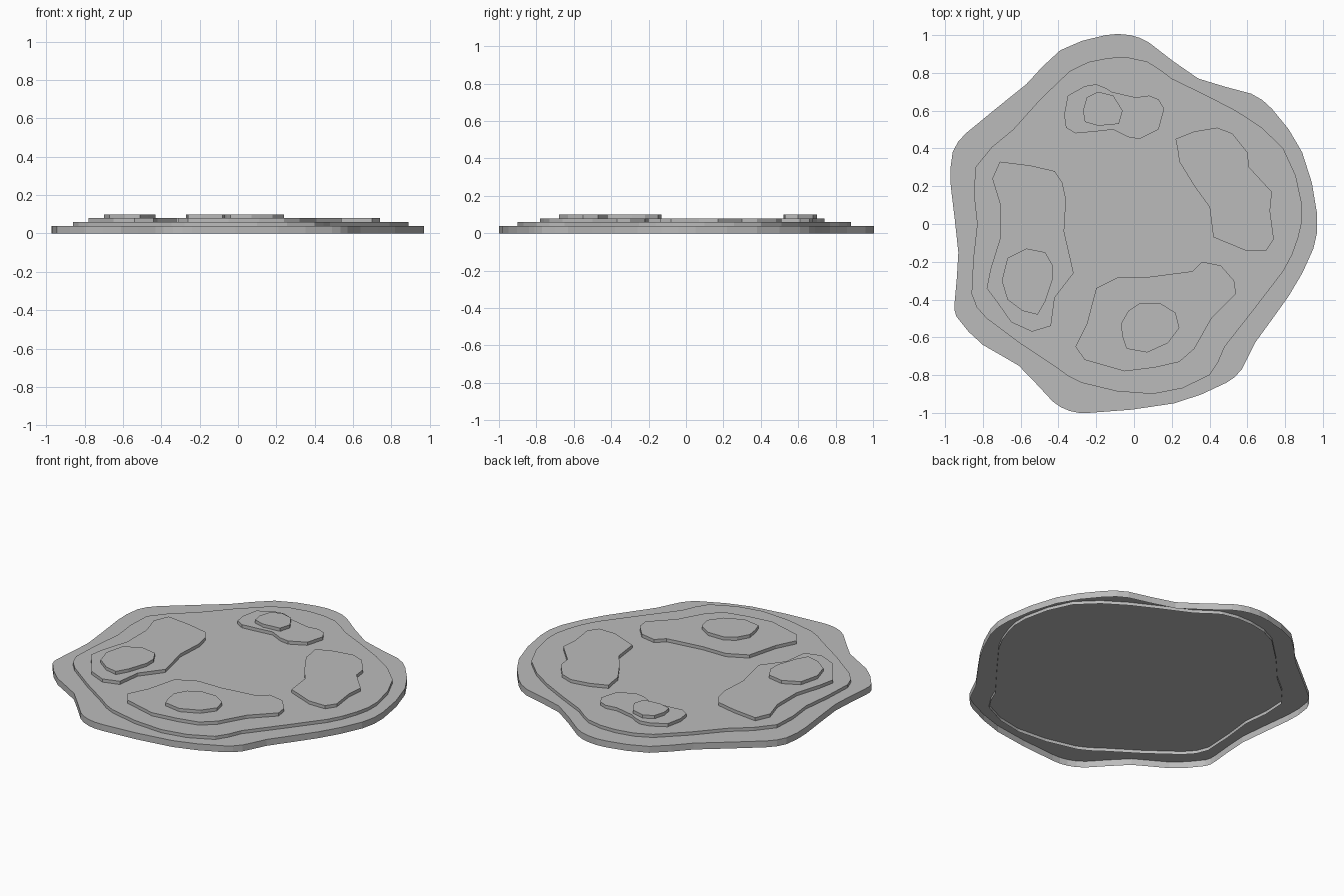
import bpy
import bmesh
from mathutils import Vector
from mathutils.geometry import interpolate_bezier

THICKNESS = 0.04   # height of every shell
RISE = 0.02        # step between one level and the next

if "Cube" in bpy.data.objects:
    bpy.data.objects.remove(bpy.data.objects["Cube"], do_unlink=True)

# One plain stone colour for the whole terrain
stone = bpy.data.materials.new("stone_grey")
stone.use_nodes = True
stone_colour = (0.5, 0.5, 0.5, 1.0)
stone.diffuse_color = stone_colour
stone.node_tree.nodes["Principled BSDF"].inputs["Base Color"].default_value = stone_colour


def rounded(points):
    """Closed curve through the points, with one extra point per span."""
    count = len(points)
    tangents = [(points[(i + 1) % count] - points[i - 1]).normalized()
                for i in range(count)]
    outline = []
    for i in range(count):
        j = (i + 1) % count
        start, end = points[i], points[j]
        reach = (end - start).length / 3
        span = interpolate_bezier(start, start + tangents[i] * reach,
                                  end - tangents[j] * reach, end, 3)
        outline.extend(Vector(p) for p in span[:-1])
    return outline


def terrace(name, level, hundredths, smooth=False):
    """Flat cap with a vertical skirt, open underneath."""
    points = [Vector((x / 100, y / 100)) for x, y in hundredths]
    outline = rounded(points) if smooth else points
    bottom = level * RISE
    top = bottom + THICKNESS

    bm = bmesh.new()
    upper = [bm.verts.new((p.x, p.y, top)) for p in outline]
    lower = [bm.verts.new((p.x, p.y, bottom)) for p in outline]
    cap = bm.faces.new(upper)
    for i in range(len(outline)):
        j = (i + 1) % len(outline)
        bm.faces.new((upper[j], upper[i], lower[i], lower[j]))
    cap.normal_update()
    if cap.normal.z < 0:
        bmesh.ops.reverse_faces(bm, faces=bm.faces[:])

    mesh = bpy.data.meshes.new(name)
    bm.to_mesh(mesh)
    bm.free()
    mesh.materials.append(stone)
    obj = bpy.data.objects.new(name, mesh)
    bpy.context.collection.objects.link(obj)
    return obj


# Wide wavy base
terrace("base_plate", 0, [
    (97, 5), (89, 38), (73, 61), (62, 69), (34, 77), (8, 96), (-2, 100),
    (-15, 100), (-39, 92), (-57, 74), (-89, 48), (-96, 38), (-97, 20),
    (-93, -15), (-95, -42), (-94, -49), (-80, -64), (-61, -75), (-43, -94),
    (-34, -99), (-24, -100), (21, -95), (49, -84), (57, -77), (64, -63),
    (82, -38), (95, -13)], smooth=True)

# Second level, following the base outline
terrace("upper_plate", 1, [
    (89, 10), (79, 40), (54, 60), (20, 77), (7, 86), (-13, 88), (-34, 81),
    (-64, 50), (-84, 30), (-83, 0), (-86, -37), (-78, -50), (-41, -76),
    (-28, -84), (10, -90), (40, -80), (48, -65), (79, -25), (87, -7)],
    smooth=True)

# Four irregular plateaus
terrace("right_plateau", 2, [
    (-71, 33), (-55, 31), (-42, 28), (-38, 22), (-36, 13), (-37, -4),
    (-34, -17), (-32, -26), (-42, -39), (-44, -54), (-54, -57), (-65, -52),
    (-72, -42), (-78, -34), (-76, -24), (-71, -8), (-71, 11), (-75, 24)])
terrace("back_plateau", 2, [
    (-20, 74), (-15, 72), (-12, 70), (1, 67), (8, 68), (13, 66), (16, 61),
    (13, 50), (3, 45), (-3, 46), (-11, 50), (-20, 49), (-31, 48),
    (-36, 51), (-37, 58), (-35, 68), (-26, 73)])
terrace("left_plateau", 2, [
    (22, 45), (32, 49), (44, 51), (52, 48), (60, 38), (61, 30), (73, 17),
    (72, 7), (74, -8), (70, -14), (59, -14), (42, -7), (40, 9), (32, 20),
    (24, 33), (23, 40)])
terrace("front_plateau", 2, [
    (-20, -34), (-8, -28), (8, -28), (31, -25), (36, -20), (46, -22),
    (53, -30), (54, -37), (41, -50), (32, -66), (24, -73), (11, -76),
    (-5, -78), (-26, -72), (-31, -65), (-25, -53)])

# Small rounded summits
terrace("right_summit", 3, [
    (-57, -13), (-47, -15), (-43, -22), (-43, -29), (-47, -41), (-51, -48),
    (-59, -46), (-67, -40), (-70, -30), (-67, -18)])
terrace("front_summit", 3, [
    (3, -42), (14, -42), (22, -47), (24, -55), (18, -63), (7, -68),
    (-4, -66), (-6, -60), (-7, -53), (-3, -46)])
terrace("back_summit", 3, [
    (-19, 70), (-11, 68), (-6, 60), (-8, 53), (-19, 52), (-26, 54),
    (-27, 60), (-25, 67)])
